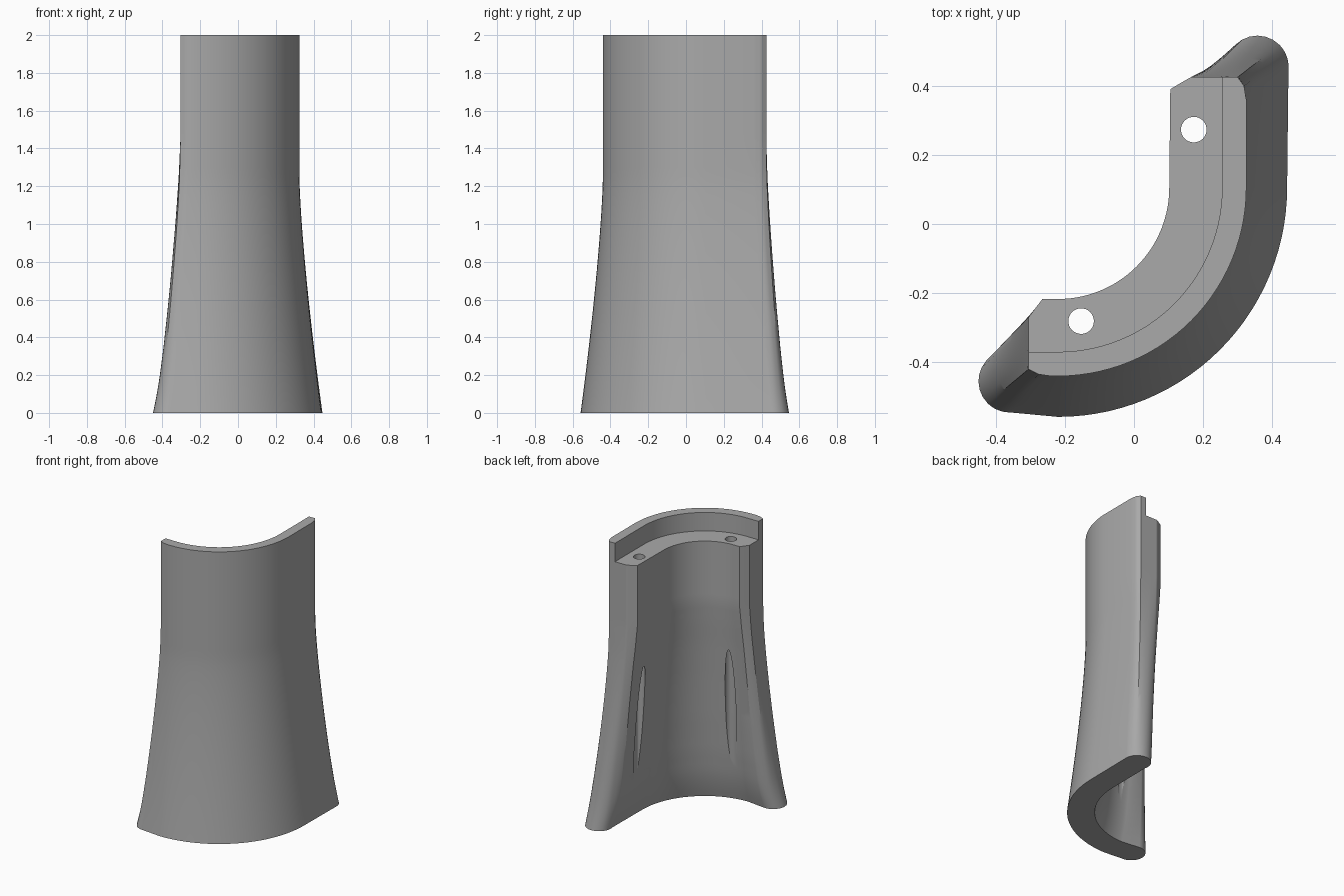
import bpy, bmesh, math
from mathutils import Vector

cube = bpy.data.objects.get("Cube")
if cube:
    bpy.data.objects.remove(cube)

CX, CY = -0.22, 0.105            # centre of the corner bend
R_OUT, R_IN, R_RIM = 0.545, 0.322, 0.475
LEDGE = 1.87

# End caps: (upper x, upper y, angle on the rounded foot)
BACK_END = [(.325, .36, 0), (.318, .4, 20), (.3, .425, 45), (.235, .425, 90),
            (.19, .425, 135), (.165, .425, 165), (.135, .408, 180), (.105, .39, 195)]
RIGHT_END = [(-.265, -.217, 85), (-.285, -.243, 110), (-.305, -.27, 140), (-.305, -.345, 180),
             (-.305, -.42, 225), (-.275, -.435, 250), (-.24, -.44, 270)]
# Inner wall flare: (height, share of flare)
INNER = [(0, 1), (.08, .86), (.18, .73), (.35, .6), (.6, .46), (.9, .31), (1.14, .18), (1.3, .08), (1.45, 0)]


def outer_flare(z):
    return max(0, 1 - z / 1.25) ** 1.4


def inner_flare(z):
    for (z0, a), (z1, b) in zip(INNER, INNER[1:]):
        if z <= z1:
            return a + (b - a) * (z - z0) / (z1 - z0)
    return 0


def arc(radius, start, end, steps=28):
    angles = [math.radians(start + (end - start) * i / steps) for i in range(steps + 1)]
    return [(CX + radius * math.cos(a), CY + radius * math.sin(a)) for a in angles]


def cap(keys, centre, w_start, w_end, sub=3):
    """Blend a chamfered upper end into a half-round foot end."""
    points = []
    count = (len(keys) - 1) * sub
    for i in range(count + 1):
        k = min(i // sub, len(keys) - 2)
        x, y, deg = Vector(keys[k]).lerp(Vector(keys[k + 1]), i / sub - k)
        w = w_start + (w_end - w_start) * i / count
        a = math.radians(deg)
        foot = Vector((centre[0] + .09 * math.cos(a), centre[1] + .09 * math.sin(a)))
        points.append(tuple(Vector((x, y)).lerp(foot, w)))
    return points


def section(z):
    wo, wi = outer_flare(z), inner_flare(z)
    return (arc(R_OUT + .118 * wo, -90, 0) + cap(BACK_END, (.357, .455), wo, wi)
            + arc(R_IN + .165 * wi, 0, -90) + cap(RIGHT_END, (-.36, -.455), wi, wo))


def loft(name, rings):
    """Skin a closed solid through (height, outline) rings."""
    bm = bmesh.new()
    loops = [[bm.verts.new((x, y, z)) for x, y in outline] for z, outline in rings]
    n = len(loops[0])
    for low, high in zip(loops, loops[1:]):
        for i in range(n):
            j = (i + 1) % n
            bm.faces.new((low[i], low[j], high[j], high[i]))
    bm.faces.new(loops[0][::-1])
    bm.faces.new(loops[-1])
    bmesh.ops.recalc_face_normals(bm, faces=bm.faces)
    mesh = bpy.data.meshes.new(name)
    bm.to_mesh(mesh)
    bm.free()
    obj = bpy.data.objects.new(name, mesh)
    bpy.context.collection.objects.link(obj)
    return obj


# Flared corner leg
heights = [1.5 * i / 30 for i in range(31)] + [2]
leg = loft("flared_corner_leg", [(z, section(z)) for z in heights])

# Ledge behind the raised rim
ledge = [(-.7, CY - R_RIM)] + arc(R_RIM, -90, 0) + [(CX + R_RIM, .8), (-.7, .8)]
cutters = [loft("ledge_cutter", [(LEDGE, ledge), (2.2, ledge)])]

# Vertical bolt holes, which break out of the inner wall
for x, y in ((.173, .273), (-.153, -.281)):
    ring = [(x + .037 * math.cos(math.tau * i / 32), y + .037 * math.sin(math.tau * i / 32)) for i in range(32)]
    cutters.append(loft("bolt_hole_cutter", [(-.2, ring), (2.3, ring)]))

for cutter in cutters:
    cutter.hide_render = True
    mod = leg.modifiers.new(cutter.name, 'BOOLEAN')
    mod.operation = 'DIFFERENCE'
    mod.solver = 'EXACT'
    mod.object = cutter

# Bake the cuts and drop the cutters
bpy.context.view_layer.update()
baked = bpy.data.meshes.new_from_object(leg.evaluated_get(bpy.context.evaluated_depsgraph_get()))
leg.modifiers.clear()
leg.data = baked
for cutter in cutters:
    bpy.data.objects.remove(cutter)

# Plain grey finish
grey = bpy.data.materials.new("plain_grey")
grey.use_nodes = True
colour = (.4, .4, .4, 1)
grey.diffuse_color = colour
grey.node_tree.nodes["Principled BSDF"].inputs["Base Color"].default_value = colour
leg.data.materials.clear()
leg.data.materials.append(grey)

bpy.ops.object.select_all(action='DESELECT')
leg.select_set(True)
bpy.context.view_layer.objects.active = leg
bpy.ops.object.shade_smooth_by_angle(angle=math.radians(30))
